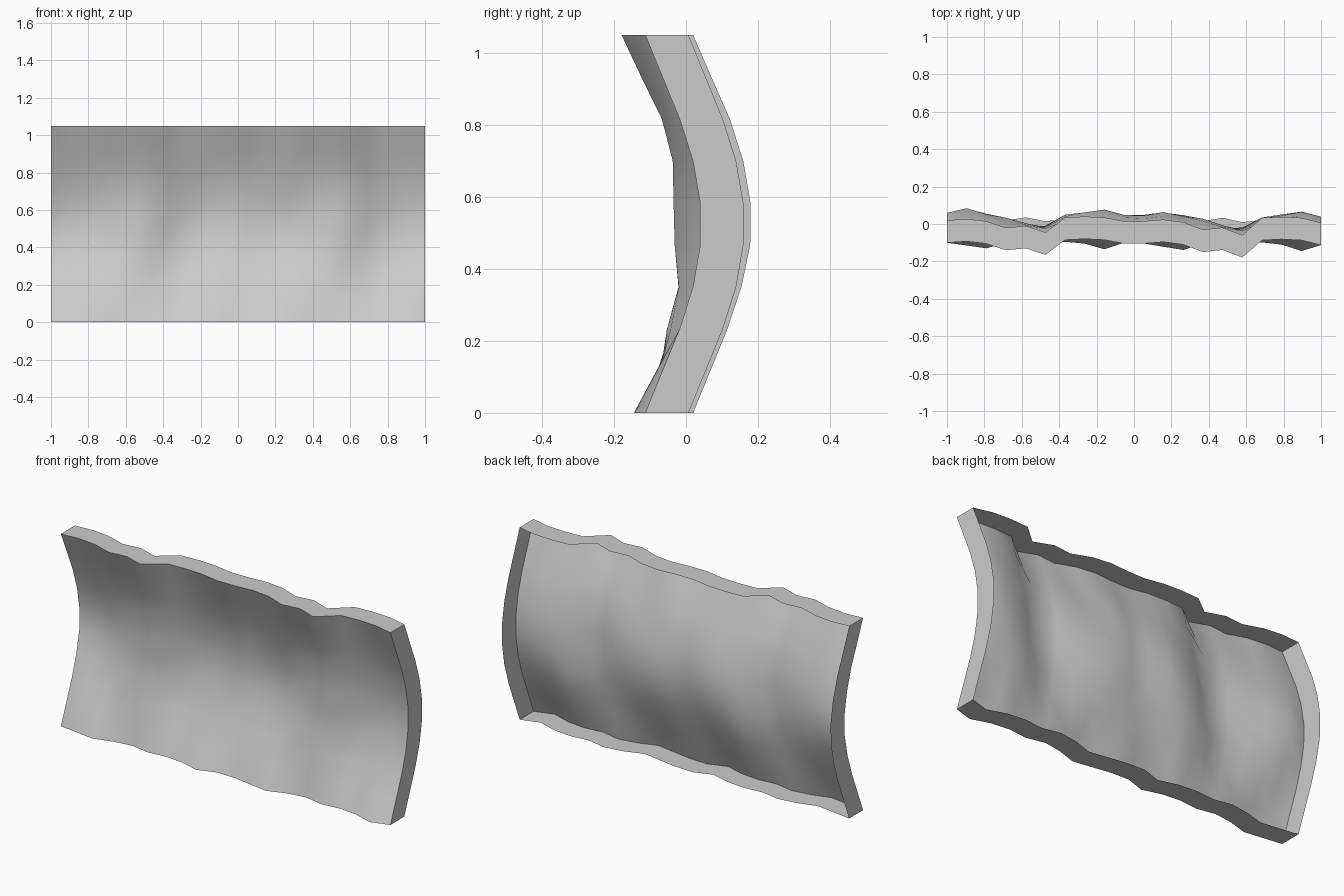
import bpy, math

if "Cube" in bpy.data.objects:
    bpy.data.objects.remove(bpy.data.objects["Cube"])

NX, NZ, H, DEPTH = 19, 9, 1.05, 0.12

# Ripple offsets for one repeating half of the panel, at five heights (bottom to top)
RIPPLE = [
    [.005, -.01, -.025, .005, .02, .0, .01, .0, -.03, .005],
    [.005, .0, .0, -.025, -.035, -.025, .015, .01, .0, -.015],
    [.012, .04, .005, -.015, -.045, -.07, -.01, .015, .03, .0],
    [.012, .015, .0, -.01, -.03, -.045, -.01, .012, .025, .01],
    [.005, .012, .0, -.035, -.025, -.06, .02, .025, .02, .0],
]

# Local bumps that break the repeat: column, row, offset
BUMPS = [(11, 4.5, -.025), (10, 5, -.012), (12, 6.5, -.025), (13, 6.5, .008),
         (1, 1.3, -.015), (11, 1.3, -.012), (2, 2.5, .01), (6, 3.5, .01),
         (17, 5, -.015), (18, 5, -.012)]


def point(i, j):
    """Point on the rippled, bowed front surface."""
    t = j / NZ
    r = t * 4
    k = min(int(r), 3)
    f = r - k
    f = f * f * (3 - 2 * f)
    c = i % 10
    d = RIPPLE[k][c] * (1 - f) + RIPPLE[k + 1][c] * f
    if 10 <= i < NX:
        d = d * 1.15 - 0.005
    if i == NX:
        d = -0.008
    if 0 < j < NZ:
        d += sum(h * math.exp(-((j - row) / 1.3) ** 2) for col, row, h in BUMPS if col == i)
    bow = 0.155 * math.sin(math.pi * t) ** 1.1 if 0 < j < NZ else 0
    return (-1 + 2 * i / NX, -0.105 + bow + d, H * t)


def build(name, verts, faces, angle=50):
    me = bpy.data.meshes.new(name)
    me.from_pydata(verts, [], faces)
    ob = bpy.data.objects.new(name, me)
    bpy.context.collection.objects.link(ob)
    bpy.ops.object.select_all(action='DESELECT')
    bpy.context.view_layer.objects.active = ob
    ob.select_set(True)
    bpy.ops.object.shade_smooth_by_angle(angle=math.radians(angle))
    return ob


# Rippled front sheet (the back is open)
W = NX + 1
verts = [point(i, j) for j in range(NZ + 1) for i in range(W)]
faces = [(j * W + i, j * W + i + 1, (j + 1) * W + i + 1, (j + 1) * W + i)
         for j in range(NZ) for i in range(NX)]
build("rock_sheet", verts, faces, 90)


# Four edge strips running back from the sheet
def rim(name, path):
    front = [point(i, j) for i, j in path]
    back = [(x, y + DEPTH, z) for x, y, z in front]
    n = len(path)
    build(name, front + back, [(k, k + n, k + n + 1, k + 1) for k in range(n - 1)])


rim("bottom_edge", [(i, 0) for i in range(W)])
rim("top_edge", [(i, NZ) for i in range(NX, -1, -1)])
rim("right_edge", [(NX, j) for j in range(NZ + 1)])
rim("left_edge", [(0, j) for j in range(NZ, -1, -1)])
